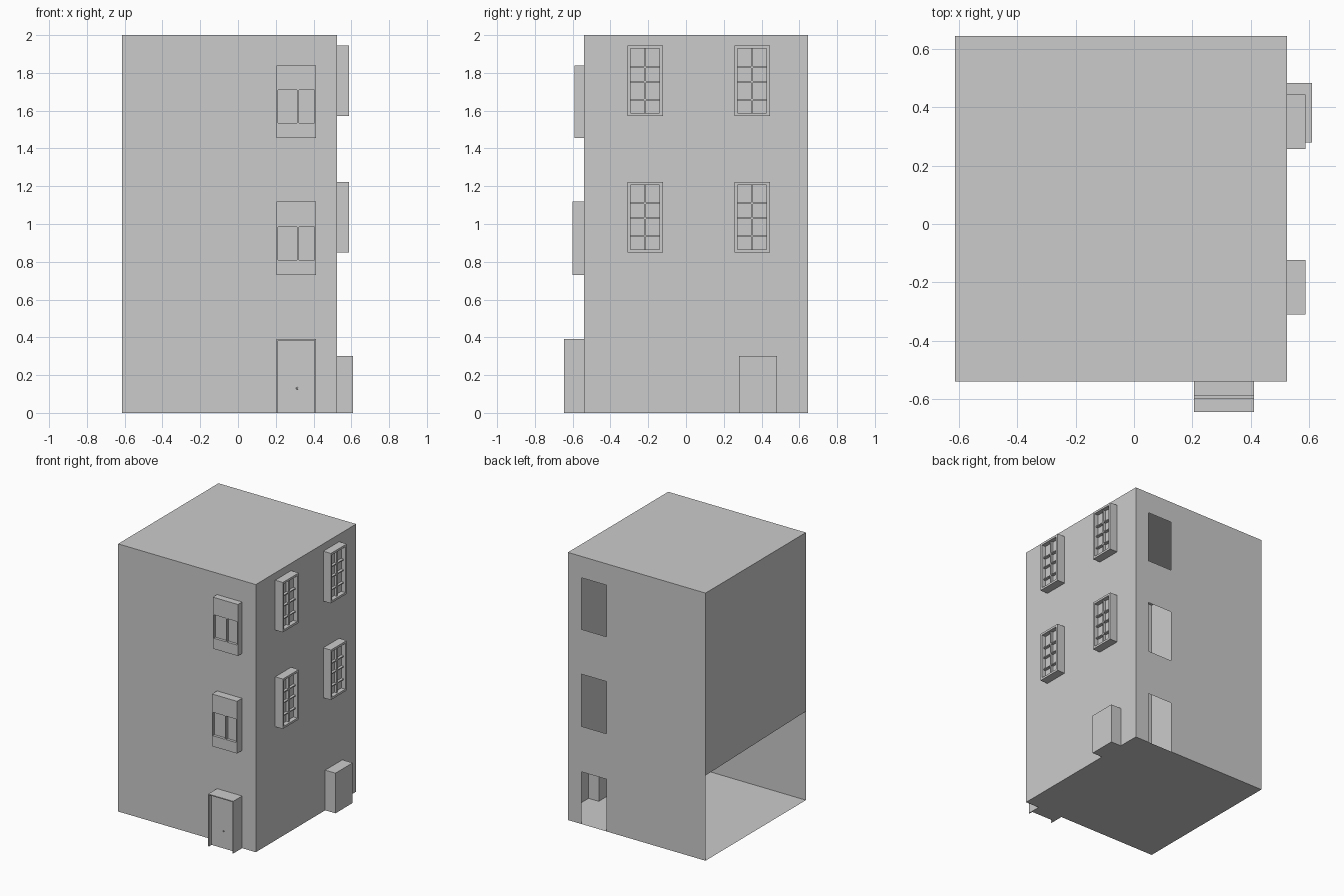
import bpy, bmesh

if "Cube" in bpy.data.objects:
    bpy.data.objects.remove(bpy.data.objects["Cube"])

X0, X1, Y0, Y1, H = -0.613, 0.525, -0.54, 0.645, 2.0

# Placement of (along, up, outward) coordinates on each side
def front(u, v, d): return (u, Y0 - d, v)
def right(u, v, d): return (X1 + d, u, v)
def back(u, v, d): return (u, Y1 + d, v)

def relief(name, place, us, vs, depth):
    """Stepped grid: depth(i, j) gives each cell's height, None leaves a hole."""
    bm = bmesh.new()
    def quad(*pts):
        bm.faces.new([bm.verts.new(place(*p)) for p in pts])
    nu, nv = len(us) - 1, len(vs) - 1
    def get(i, j):
        return depth(i, j) if 0 <= i < nu and 0 <= j < nv else 0
    for i in range(nu):
        for j in range(nv):
            d = get(i, j)
            if d is not None:
                quad((us[i], vs[j], d), (us[i+1], vs[j], d),
                     (us[i+1], vs[j+1], d), (us[i], vs[j+1], d))
    for i in range(nu + 1):
        for j in range(nv):
            a, b = get(i - 1, j), get(i, j)
            if None not in (a, b) and a != b:
                u = us[i]
                quad((u, vs[j], b), (u, vs[j+1], b), (u, vs[j+1], a), (u, vs[j], a))
    for i in range(nu):
        for j in range(nv + 1):
            a, b = get(i, j - 1), get(i, j)
            if None not in (a, b) and a != b:
                v = vs[j]
                quad((us[i], v, b), (us[i], v, a), (us[i+1], v, a), (us[i+1], v, b))
    bmesh.ops.remove_doubles(bm, verts=bm.verts, dist=1e-5)
    me = bpy.data.meshes.new(name)
    bm.to_mesh(me)
    bm.free()
    ob = bpy.data.objects.new(name, me)
    bpy.context.collection.objects.link(ob)
    return ob

# Front and back walls, each with the same column of three openings
levels = [0, 0.39, 0.73, 1.12, 1.455, 1.84, H]
def column(i, j): return None if i == 1 and j % 2 == 0 and j < 6 and j != 6 else 0
def openings(i, j): return None if i == 1 and j in (0, 2, 4) else 0
relief("front_wall", front, [X0, 0.205, 0.412, X1], levels, openings)
relief("back_wall", back, [X1, 0.412, 0.205, X0], levels, openings)

# Right wall with the side door opening
relief("right_wall", right, [Y0, 0.28, 0.483, Y1], [0, 0.3, H],
       lambda i, j: None if (i, j) == (1, 0) else 0)

# Left wall, open along the ground with a slightly sloping lower edge
relief("left_wall", lambda u, v, d: (X0, u, v if v == H else v - 0.0228 * (u - Y0)),
       [Y1, Y0], [0.664, H], lambda i, j: 0)

# Floor and roof
relief("floor", lambda u, v, d: (u, v, 0), [X1, X0], [Y0, Y1], lambda i, j: 0)
relief("roof", lambda u, v, d: (u, v, H), [X0, X1], [Y0, Y1], lambda i, j: 0)

# Front windows: boxes with two sunken panes
def front_us(): return [0.205, 0.213, 0.313, 0.322, 0.405, 0.412]
for name, z, h, d in (("upper", 1.455, 0.385, 0.05), ("lower", 0.73, 0.39, 0.06)):
    relief(f"{name}_front_window", front, front_us(), [z, z + 0.08, z + 0.255, z + h],
           lambda i, j, d=d: d - 0.02 if j == 1 and i in (1, 3) else d)

# Front door: frame with sunken leaf
relief("front_door", front, front_us(), [0, 0.07, 0.245, 0.383, 0.39],
       lambda i, j: 0.075 if 1 <= i <= 3 and j < 3 else 0.105)
bpy.ops.mesh.primitive_uv_sphere_add(segments=8, ring_count=6, radius=0.006,
                                     location=(0.313, Y0 - 0.078, 0.13))
bpy.context.object.name = "door_knob"

# Side door: plain hollow porch
relief("side_door", right, [0.28, 0.483], [0, 0.3], lambda i, j: 0.085)

# Side windows: frame, glazing bars and two columns of four panes
def side_window(i, j):
    if i in (0, 4) or j in (0, 8):
        return 0.063
    return 0.03 if i in (1, 3) and j % 2 == 1 else 0.05

for level, z in (("lower", 0.85), ("upper", 1.572)):
    for side, y in (("near", -0.31), ("far", 0.257)):
        relief(f"{level}_{side}_side_window", right,
               [y + a for a in (0, 0.016, 0.087, 0.098, 0.17, 0.187)],
               [z + a for a in (0, 0.016, 0.083, 0.09, 0.177, 0.184,
                                0.255, 0.263, 0.357, 0.373)], side_window)
